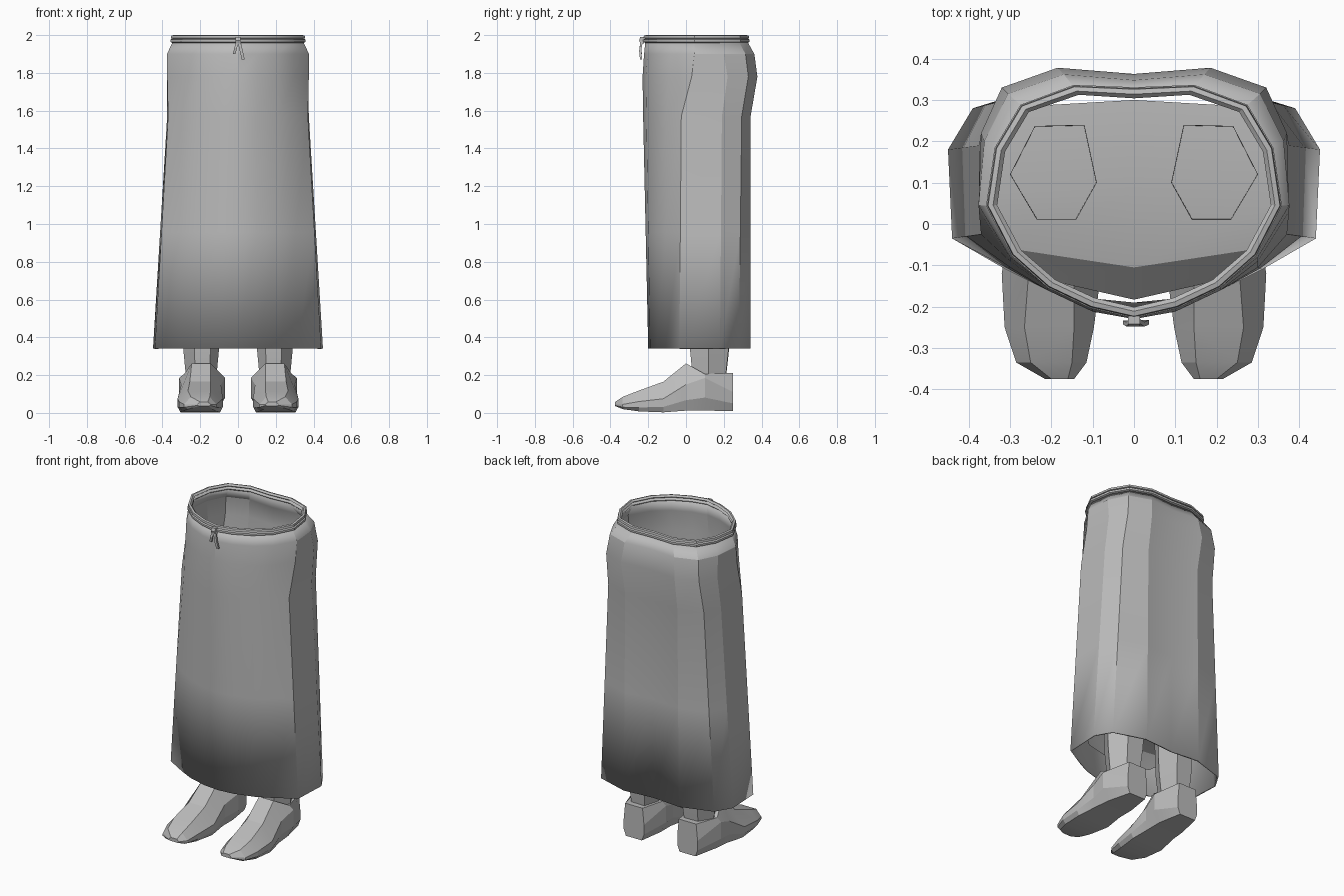
import bpy, math
from mathutils import Vector

if "Cube" in bpy.data.objects:
    bpy.data.objects.remove(bpy.data.objects["Cube"])

grey = bpy.data.materials.new("cloth_grey")
grey.diffuse_color = (0.5, 0.5, 0.5, 1)
grey.use_nodes = True
grey.node_tree.nodes["Principled BSDF"].inputs["Base Color"].default_value = grey.diffuse_color


def make(name, verts, faces, angle=20):
    me = bpy.data.meshes.new(name)
    me.from_pydata(verts, [], faces)
    me.materials.append(grey)
    ob = bpy.data.objects.new(name, me)
    bpy.context.collection.objects.link(ob)
    bpy.ops.object.select_all(action='DESELECT')
    ob.select_set(True)
    bpy.context.view_layer.objects.active = ob
    bpy.ops.object.mode_set(mode='EDIT')
    bpy.ops.mesh.select_all(action='SELECT')
    bpy.ops.mesh.normals_make_consistent(inside=False)
    bpy.ops.object.mode_set(mode='OBJECT')
    bpy.ops.object.shade_smooth_by_angle(angle=math.radians(angle))
    return ob


def loft(name, rings, caps=False, closed=False, angle=20):
    """Skin a list of equal closed rings."""
    n = len(rings[0])
    verts = [p for r in rings for p in r]
    faces = []
    m = len(rings)
    for i in range(m if closed else m - 1):
        a, b = i * n, (i + 1) % m * n
        faces += [(a + j, a + (j + 1) % n, b + (j + 1) % n, b + j) for j in range(n)]
    if caps:
        faces += [tuple(range(n))[::-1], tuple(range((m - 1) * n, m * n))]
    return make(name, verts, faces, angle)


def full_ring(half, z, grow=0.0):
    """Mirror a half outline (front centre to back centre), optionally offset."""
    pts = half + [(-x, y) for x, y in half[-2:0:-1]]
    c = Vector((0, 0.06))
    out = []
    for p in pts:
        v = Vector(p)
        v += (v - c).normalized() * grow
        out.append((v.x, v.y, z))
    return out


# Skirt: half outlines at each height
waist = [(0, -.215), (.1, -.192), (.2, -.145), (.285, -.07), (.345, .045),
         (.325, .18), (.265, .28), (.14, .325), (0, .318)]
hip = [(0, -.222), (.1, -.203), (.21, -.153), (.3, -.08), (.376, .045),
       (.362, .2), (.305, .315), (.17, .362), (0, .348)]
seat = [(0, -.23), (.1, -.212), (.21, -.16), (.3, -.09), (.375, .03),
        (.37, .22), (.32, .33), (.185, .378), (0, .363)]
thigh = [(0, -.227), (.1, -.21), (.21, -.16), (.3, -.105), (.37, -.025),
         (.375, .19), (.33, .295), (.18, .342), (0, .33)]
hem = [(0, -.2), (.1, -.19), (.22, -.155), (.31, -.11), (.44, -.035),
       (.45, .18), (.39, .28), (.19, .342), (0, .325)]
mid = [((a + c) / 2, (b + d) / 2) for (a, b), (c, d) in zip(thigh, hem)]
skirt = loft("skirt", [full_ring(o, z) for o, z in (
    (hem, .34), (mid, .955), (thigh, 1.57), (seat, 1.78), (hip, 1.9), (waist, 1.965))])
mod = skirt.modifiers.new("cloth_thickness", 'SOLIDIFY')
mod.thickness = .01
mod.offset = -1

# Waistband: lower roll and upper roll
for name, prof in (
    ("waistband_lower", [(0, 1.958), (.013, 1.964), (.013, 1.976), (0, 1.982), (-.012, 1.97)]),
    ("waistband_upper", [(0, 1.98), (.01, 1.984), (.008, 1.997), (-.004, 2.0), (-.014, 1.99)])):
    loft(name, [full_ring(waist, z, g) for g, z in prof], closed=True, angle=25)

# Inner panel across the skirt, sloping down towards the front
panel = [(.22, -.183, .5), (.33, -.105, .57), (.40, .075, .61), (.34, .28, .61)]
bow = [0, -.0, 0, .02]
pv = []
for (w, y, z), b in zip(panel, bow):
    dy = .05 if y < 0 else 0
    pv += [(-w, y + dy, z), (0, y + b, z), (w, y + dy, z)]
make("inner_panel", pv, [(r * 3 + k, r * 3 + k + 1, r * 3 + k + 4, r * 3 + k + 3)
                         for r in range(3) for k in range(2)])

# Legs and shoes, mirrored left and right
leg_hex = [(.09, .1), (.14, .01), (.235, .01), (.30, .12), (.24, .237), (.12, .24)]
# y, centre x, half widths (sole, middle, top), heights (sole, middle, top)
shoe = [(-.375, .18, .025, .035, .02, .036, .045, .058),
        (-.335, .2, .065, .085, .05, .02, .045, .085),
        (-.25, .205, .09, .108, .06, .008, .06, .118),
        (-.12, .2, .105, .12, .055, .003, .075, .165),
        (0, .195, .09, .105, .05, .012, .15, .262),
        (.1, .19, .085, .122, .095, .012, .185, .206),
        (.25, .185, .055, .07, .06, .01, .11, .212)]
for s, side in ((1, "right"), (-1, "left")):
    rings = []
    for z, k in ((.14, .72), (.27, .84), (.36, .92), (.66, 1)):
        rings.append([(s * (.195 + (x - .195) * k), .12 + (y - .12) * k, z) for x, y in leg_hex])
    loft(side + "_leg", rings, angle=15)
    rings = []
    for y, cx, b, m, t, zb, zm, zt in shoe:
        rings.append([(s * (cx + dx), y, z) for dx, z in (
            (-b, zb), (b, zb), (m, zb * .6 + zm * .4), (m, zm), (t, zt),
            (-t, zt), (-m, zm), (-m, zb * .6 + zm * .4))])
    loft(side + "_shoe", rings, caps=True, angle=15)


# Drawstring: knot and two hanging ends
def strip(name, a, b, r):
    a, b = Vector(a), Vector(b)
    rings = [[p + Vector((dx * r, dy * r, 0)) for dx, dy in
              ((-1, -.7), (1, -.7), (1, .7), (-1, .7))] for p in (a, (a + b) / 2 + Vector((0, -.006, 0)), b)]
    loft(name, rings, caps=True)


strip("drawstring_knot", (0, -.232, 1.99), (0, -.232, 1.955), .014)
strip("drawstring_end_left", (-.004, -.235, 1.965), (-.02, -.238, 1.9), .007)
strip("drawstring_end_right", (.006, -.235, 1.965), (.028, -.238, 1.87), .008)
